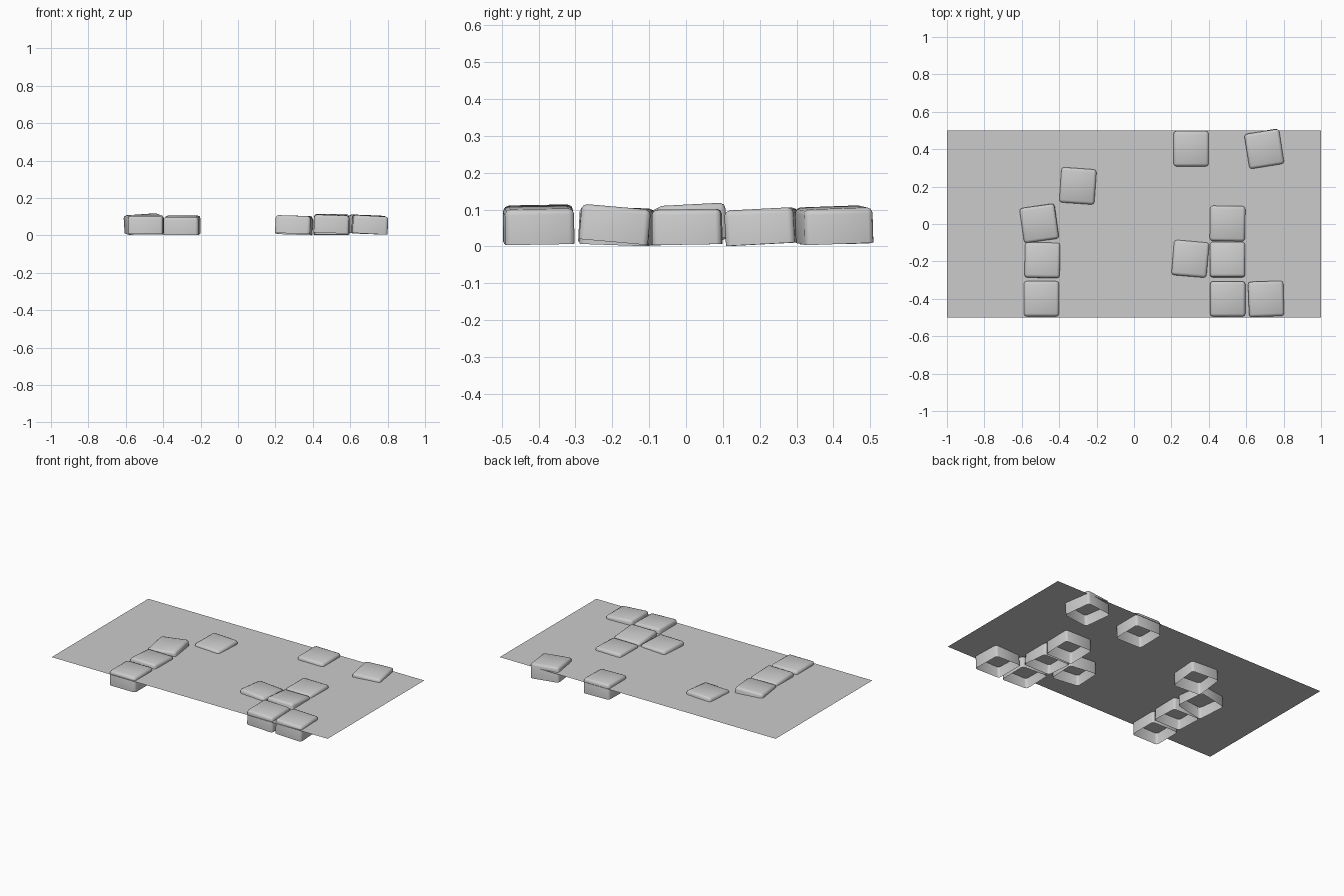
import bpy
import bmesh
from math import radians

if "Cube" in bpy.data.objects:
    bpy.data.objects.remove(bpy.data.objects["Cube"], do_unlink=True)

stone = bpy.data.materials.new("stone_grey")
stone.use_nodes = True
grey = (0.6, 0.6, 0.6, 1)
stone.diffuse_color = grey
stone.node_tree.nodes["Principled BSDF"].inputs["Base Color"].default_value = grey


def add_object(name, bm):
    mesh = bpy.data.meshes.new(name)
    bm.to_mesh(mesh)
    bm.free()
    mesh.materials.append(stone)
    obj = bpy.data.objects.new(name, mesh)
    bpy.context.collection.objects.link(obj)
    return obj


def paving_stone(name, x, y, z, tilt_x, tilt_y, turn):
    # Rounded block with an open underside
    bm = bmesh.new()
    bmesh.ops.create_cube(bm, size=1)
    bmesh.ops.scale(bm, vec=(0.188, 0.188, 0.096), verts=bm.verts)
    bottom = [f for f in bm.faces if f.normal.z < -0.5]
    bmesh.ops.delete(bm, geom=bottom, context='FACES')
    edges = [e for e in bm.edges if not e.is_boundary]
    bmesh.ops.bevel(bm, geom=edges, offset=0.015, segments=2,
                    profile=0.5, affect='EDGES')
    for face in bm.faces:
        face.smooth = True
    obj = add_object(name, bm)
    obj.location = (x, y, z)
    obj.rotation_euler = (radians(tilt_x), radians(tilt_y), radians(turn))


# Flat ground sheet that the stones pass through
bm = bmesh.new()
bmesh.ops.create_grid(bm, x_segments=1, y_segments=1, size=1)
bmesh.ops.scale(bm, vec=(1, 0.5, 1), verts=bm.verts)
ground = add_object("ground_sheet", bm)
ground.location.z = 0.082

# Stones: x, y, height of centre, tilt about x, tilt about y, turn
stones = [
    (-0.495, -0.4, 0.055, 0, 0, 0),
    (-0.49, -0.195, 0.057, -3, 0, -1),
    (-0.505, 0.005, 0.061, 3, -4, 8),
    (-0.3, 0.205, 0.054, 3, 0, -4),
    (0.305, 0.403, 0.056, 1, 1, 0),
    (0.695, 0.402, 0.058, 2, 2, 9),
    (0.5, 0.003, 0.053, 1, 0, -1),
    (0.3, -0.187, 0.055, -2, 2, -5),
    (0.5, -0.193, 0.06, -5, 0, 0),
    (0.5, -0.4, 0.062, 1, 2, 0),
    (0.705, -0.4, 0.058, 1, 3, 2),
]
for i, placement in enumerate(stones, 1):
    paving_stone(f"paving_stone_{i}", *placement)
